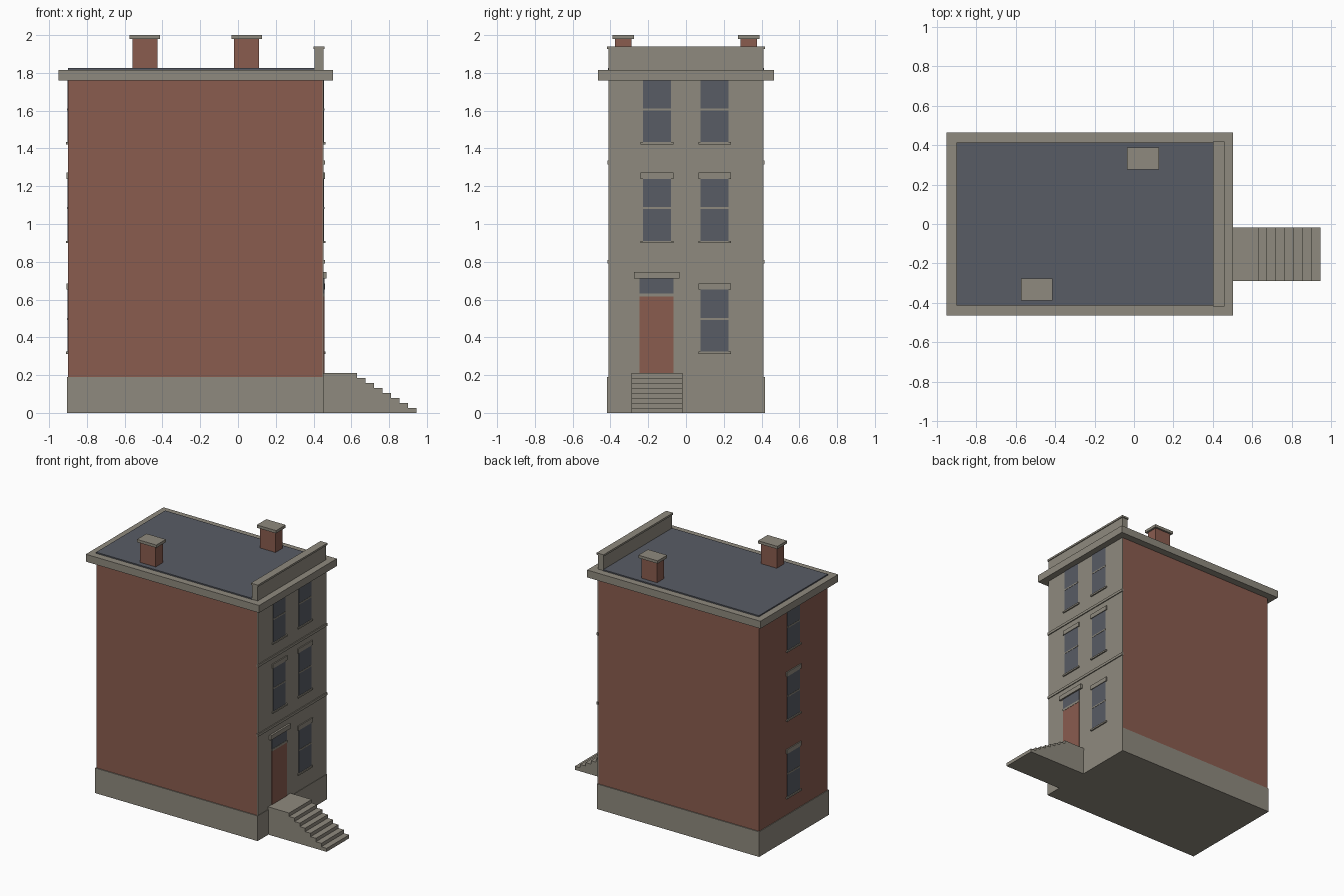
import bpy
import bmesh

default = bpy.data.objects.get("Cube")
if default:
    bpy.data.objects.remove(default, do_unlink=True)


def material(name, rgb):
    mat = bpy.data.materials.new(name)
    mat.use_nodes = True
    mat.diffuse_color = (*rgb, 1)
    mat.node_tree.nodes["Principled BSDF"].inputs["Base Color"].default_value = (*rgb, 1)
    return mat


stone = material("warm grey stone", (0.275, 0.254, 0.209))
brick = material("red brick", (0.254, 0.107, 0.078))
slate = material("blue grey slate", (0.098, 0.107, 0.13))


def finish(name, bm, mat):
    bmesh.ops.recalc_face_normals(bm, faces=bm.faces)
    mesh = bpy.data.meshes.new(name)
    bm.to_mesh(mesh)
    bm.free()
    mesh.materials.append(mat)
    obj = bpy.data.objects.new(name, mesh)
    bpy.context.collection.objects.link(obj)
    return obj


def box(name, mat, xs, ys, zs):
    """Box between the given limits on each axis."""
    bm = bmesh.new()
    bmesh.ops.create_cube(bm, size=1)
    for v in bm.verts:
        v.co = [lim[0] if c < 0 else lim[1] for c, lim in zip(v.co, (xs, ys, zs))]
    return finish(name, bm, mat)


def both(half):
    return (-half, half)


FRONT, BACK = 0.453, -0.9


def wall_plate(name, mat, side, y, half, zs, depth):
    """Thin box standing out from the street wall (side 1) or rear wall (-1)."""
    face = FRONT if side > 0 else BACK
    xs = sorted((face - side * 0.01, face + side * depth))
    return box(name, mat, xs, (y - half, y + half), zs)


# Main shell
box("foundation", stone, (-0.905, 0.456), both(0.417), (0, 0.19))
box("brick_walls", brick, (BACK, 0.447), both(0.41), (0.19, 1.77))
box("street_facade", stone, (0.447, FRONT), both(0.41), (0.19, 1.77))
for i, z in enumerate((0.79, 1.315)):
    box(f"belt_course_{i + 1}", stone, (0.447, 0.46), both(0.415), (z, z + 0.02))

# Roof
box("cornice", stone, (-0.95, 0.503), both(0.465), (1.76, 1.816))
box("flat_roof", slate, (BACK, 0.405), both(0.413), (1.81, 1.825))
box("parapet", stone, (0.406, 0.452), both(0.41), (1.81, 1.93))
box("parapet_cap", stone, (0.4, 0.458), both(0.417), (1.926, 1.94))

# Chimneys
for label, x, y in (("right", -0.493, -0.332), ("left", 0.046, 0.332)):
    box(f"chimney_{label}", brick, (x - 0.066, x + 0.066), (y - 0.043, y + 0.043), (1.82, 1.98))
    box(f"chimney_cap_{label}", stone, (x - 0.081, x + 0.081), (y - 0.057, y + 0.057), (1.979, 2.0))


# Windows: sash, meeting rail, lintel and sill
def window(name, side, y, z):
    wall_plate(name + "_glass", slate, side, y, 0.074, (z, z + 0.33), 0.003)
    wall_plate(name + "_rail", stone, side, y, 0.074, (z + 0.169, z + 0.179), 0.005)
    wall_plate(name + "_lintel", stone, side, y, 0.087, (z + 0.329, z + 0.362), 0.008)
    wall_plate(name + "_sill", stone, side, y, 0.087, (z - 0.011, z + 0.001), 0.01)


for floor, z in enumerate((0.326, 0.912, 1.435)):
    window(f"front_window_left_{floor + 1}", 1, 0.152, z - 0.002)
    window(f"rear_window_{floor + 1}", -1, 0, z - 0.002)
    if floor:
        window(f"front_window_right_{floor + 1}", 1, -0.154, z - 0.002)

# Street door with transom light
DOOR = -0.155
wall_plate("door", brick, 1, DOOR, 0.09, (0.2, 0.616), 0.004)
wall_plate("transom_bar", stone, 1, DOOR, 0.09, (0.615, 0.631), 0.006)
wall_plate("transom_glass", slate, 1, DOOR, 0.09, (0.63, 0.715), 0.004)
wall_plate("door_hood", stone, 1, DOOR, 0.12, (0.712, 0.746), 0.015)

# Stoop: stepped profile extruded across its width
STEPS, TREAD, LANDING, TOP = 8, 0.045, 0.63, 0.21
profile = [(0.44, 0), (0.44, TOP)]
for i in range(STEPS):
    x, z = LANDING + i * TREAD, TOP * (1 - i / STEPS)
    profile += [(x, z), (x, z - TOP / STEPS)]
bm = bmesh.new()
side_face = bm.faces.new([bm.verts.new((x, -0.288, z)) for x, z in profile])
extruded = bmesh.ops.extrude_face_region(bm, geom=[side_face])["geom"]
bmesh.ops.translate(bm, vec=(0, 0.27, 0),
                    verts=[g for g in extruded if isinstance(g, bmesh.types.BMVert)])
finish("stoop", bm, stone)
